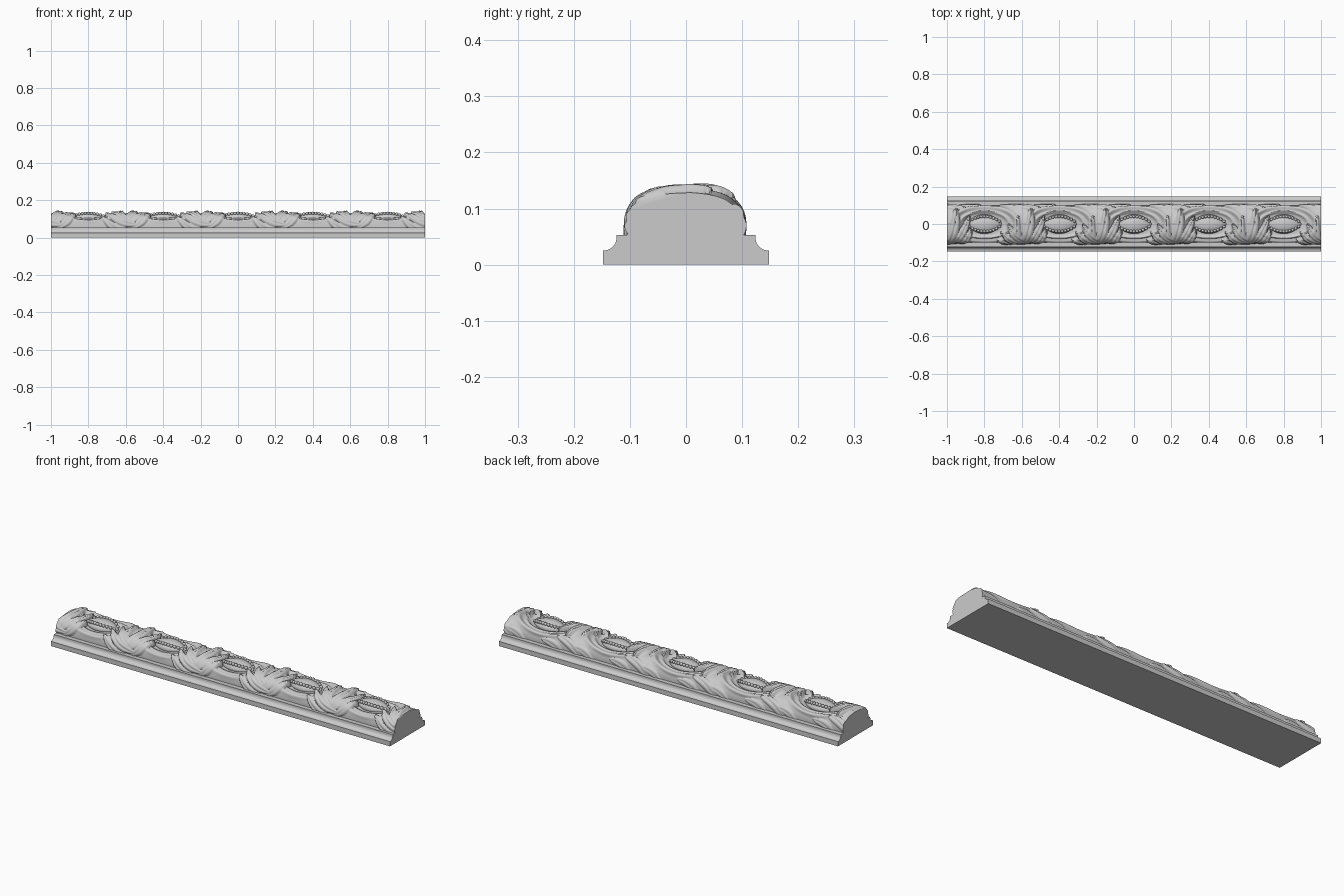
import bpy, bmesh, math

if "Cube" in bpy.data.objects:
    bpy.data.objects.remove(bpy.data.objects["Cube"])

PERIOD, NX, NS = 0.4, 96, 110


def finish(name, bm, angle=40):
    bmesh.ops.recalc_face_normals(bm, faces=bm.faces[:])
    me = bpy.data.meshes.new(name)
    bm.to_mesh(me)
    bm.free()
    ob = bpy.data.objects.new(name, me)
    bpy.context.collection.objects.link(ob)
    bpy.ops.object.select_all(action='DESELECT')
    ob.select_set(True)
    bpy.context.view_layer.objects.active = ob
    bpy.ops.object.shade_smooth_by_angle(angle=math.radians(angle))
    return ob


def loft(bm, rows):
    """Skin open or closed rows of points and cap both ends."""
    vs = [[bm.verts.new(p) for p in r] for r in rows]
    n = len(vs[0])
    for a, b in zip(vs, vs[1:]):
        for j in range(n):
            k = (j + 1) % n
            bm.faces.new((a[j], b[j], b[k], a[k]))
    bm.faces.new(vs[0])
    bm.faces.new(vs[-1])


# Base moulding: flat plinth with a cove on both long edges
half = [(0.148, 0.0), (0.148, 0.025)]
for i in range(9):
    a = math.pi / 2 * i / 8
    half.append((0.148 - 0.024 * math.sin(a), 0.047 - 0.022 * math.cos(a)))
half.append((0.124, 0.053))
profile = half + [(-y, z) for y, z in reversed(half)]
bm = bmesh.new()
loft(bm, [[(x, y, z) for y, z in profile] for x in (-1, 1)])
finish("base_moulding", bm, 30)

# Domed body cross-section, evenly resampled, with normals
dense = []
for i in range(2001):
    a = math.pi * (1 - i / 2000)
    c, s = math.cos(a), math.sin(a)
    dense.append((math.copysign(abs(c) ** 0.7, c) * 0.1, 0.05 + 0.077 * abs(s) ** 0.7))
lengths = [0]
for p, q in zip(dense, dense[1:]):
    lengths.append(lengths[-1] + math.dist(p, q))
total = lengths[-1]
arch, k = [], 0
for i in range(NS + 1):
    t = total * i / NS
    while k < 1999 and lengths[k + 1] < t:
        k += 1
    p, q = dense[max(k - 6, 0)], dense[min(k + 7, 2000)]
    dy, dz = q[0] - p[0], q[1] - p[1]
    m = math.hypot(dy, dz)
    arch.append((dense[k], (-dz / m, dy / m), t - total / 2))

# Leaf lobes: root x, root s, tip x, tip s, half width, height, bend
LOBES = [
    (0.27, -0.17, 0.07, -0.085, 0.026, 0.013, -0.03),
    (0.27, -0.13, 0.09, -0.045, 0.024, 0.016, -0.025),
    (0.24, -0.11, 0.125, 0.000, 0.022, 0.017, -0.02),
    (0.20, -0.12, 0.18, 0.045, 0.022, 0.017, -0.015),
    (0.20, -0.13, 0.25, 0.085, 0.028, 0.019, 0.015),
    (0.22, -0.13, 0.32, 0.045, 0.022, 0.015, 0.015),
    (0.24, -0.15, 0.33, -0.03, 0.022, 0.012, 0.015),
    (0.14, 0.17, 0.30, 0.085, 0.026, 0.012, 0.02),
    (0.07, 0.17, 0.22, 0.115, 0.022, 0.008, 0.02),
    (0.25, 0.175, 0.38, 0.12, 0.024, 0.008, 0.015),
]


def lobe(x, s, L):
    x0, s0, x1, s1, w, h, bend = L
    dx, ds = x1 - x0, s1 - s0
    n = math.hypot(dx, ds)
    t = ((x - x0) * dx + (s - s0) * ds) / n / n
    if not 0 < t < 1:
        return 0
    q = ((x - x0) * ds - (s - s0) * dx) / n - bend * math.sin(math.pi * t)
    wide = w * min(1, 2.2 * t + 0.3) * (1 - t ** 4) ** 0.6
    q = abs(q) / wide
    if q >= 1:
        return 0
    rise = h * (0.3 + 0.7 * math.sin(min(1, t * 1.25) * math.pi / 2))
    return rise * ((1 - q * q) ** 0.5 - 0.35 * math.exp(-(q / 0.22) ** 2))


def relief(u, s):
    # sunken socket around the eye, with raised bands along its rim
    r = math.hypot(u / 0.17, (s + 0.005) / 0.10)
    bowl = -0.026 * max(0, 1 - r ** 4)
    up = 0.4 + 0.6 * (s > 0)
    ring = up * 0.008 * math.exp(-((r - 1.05) / 0.1) ** 2)
    ring += 0.010 * math.exp(-((r - 0.78) / 0.07) ** 2)
    leaf = max(lobe(u + d, s, L) for L in LOBES for d in (0, PERIOD))
    ground = bowl + ring
    return max(ground, leaf + 0.25 * ground) if leaf > 0 else ground


# Carved body: the relief repeats five times along the dome
table = []
for i in range(NX):
    u = -0.2 + PERIOD * i / NX
    row = []
    for (y, z), (ny, nz), s in arch:
        d = relief(u, s)
        row.append((y + ny * d, max(0.045, z + nz * d)))
    table.append(row)
bm = bmesh.new()
loft(bm, [[(-1 + PERIOD * i / NX, y, z) for y, z in table[i % NX]]
          for i in range(5 * NX + 1)])
finish("carved_body", bm, 60)

# Seed pods: pointed almond with beaded edges in every socket
for c in (-0.8, -0.4, 0, 0.4, 0.8):
    bm = bmesh.new()
    rows = []
    for i in range(25):
        t = -1 + 2 * i / 24
        r = max(0.01, (1 - t * t) ** 0.8)
        rows.append([(c + 0.095 * t, 0.052 * r * math.cos(a), 0.106 + 0.031 * r * math.sin(a))
                     for a in [math.tau * j / 24 for j in range(24)]])
    loft(bm, rows)
    finish("seed_pod", bm, 50)
    bm = bmesh.new()
    for side in (-1, 1):
        for i in range(11):
            t = -0.85 + 1.7 * i / 10
            r = (1 - t * t) ** 0.8
            geo = bmesh.ops.create_uvsphere(bm, u_segments=10, v_segments=6, radius=0.0085)
            bmesh.ops.translate(bm, verts=geo['verts'],
                                vec=(c + 0.095 * t, side * 0.040 * r, 0.108 + 0.022 * r))
    finish("pod_beads", bm, 60)
